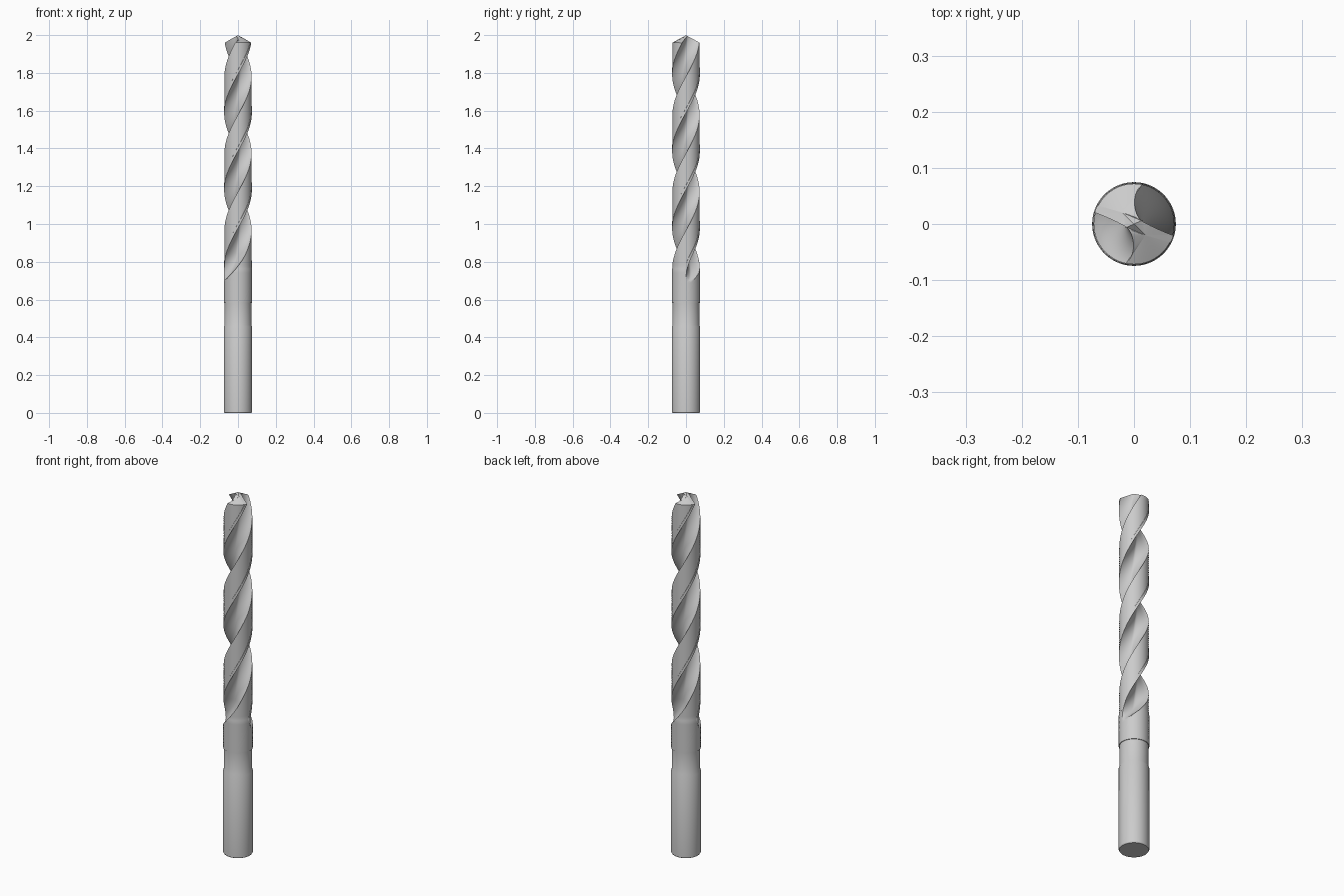
import bpy, bmesh, math
from mathutils import Vector, Matrix
from mathutils.geometry import interpolate_bezier

if "Cube" in bpy.data.objects:
    bpy.data.objects.remove(bpy.data.objects["Cube"])

R, MARGIN, LAND, NECK = 0.0745, 0.0732, 0.0718, 0.0708
PITCH, SLOPE, Z0, TOP = 0.815, 0.56, 0.583, 2.0
W = 2 * math.pi / PITCH


def finish(bm, name, angle):
    bmesh.ops.recalc_face_normals(bm, faces=bm.faces)
    me = bpy.data.meshes.new(name)
    bm.to_mesh(me)
    bm.free()
    ob = bpy.data.objects.new(name, me)
    bpy.context.collection.objects.link(ob)
    bpy.ops.object.select_all(action='DESELECT')
    ob.select_set(True)
    bpy.context.view_layer.objects.active = ob
    bpy.ops.object.shade_smooth_by_angle(angle=math.radians(angle))


def bridge(bm, a, b):
    n = len(a)
    for i in range(n):
        bm.faces.new((a[i], a[(i + 1) % n], b[(i + 1) % n], b[i]))


# shank and neck: turned profile
bm = bmesh.new()
rings = []
for r, z in [(0.0715, 0), (R, 0.005), (R, 0.457), (NECK, 0.465), (NECK, Z0)]:
    rings.append([bm.verts.new((r * math.cos(a), r * math.sin(a), z))
                  for a in (2 * math.pi * i / 72 for i in range(72))])
for a, b in zip(rings, rings[1:]):
    bridge(bm, a, b)
bm.faces.new(rings[0])
bm.faces.new(rings[-1])
finish(bm, "shank", 25)


# flute outline seen from the tip: cutting lip -> web -> heel
def bez(*pts):
    return interpolate_bezier(*[Vector(p) for p in pts], 13)


lip = bez((0.0703, -0.0205), (0.048, -0.012), (0.03, -0.004), (0.013, 0.006))
heel = bez((0.013, 0.006), (0.0, 0.018), (-0.007, 0.052), (0.015, 0.0715))
flute = []
for p in lip + heel[1:]:
    q = p.to_2d()
    q = Matrix.Rotation(W * SLOPE * q.length, 2) @ q   # undo the helix over the point
    flute.append(q)
mid = math.radians(50)
OUT = Vector((math.cos(mid), math.sin(mid)))
NLAND = 18


def section(z):
    """Half of the cross-section, as (radius, angle) pairs."""
    s = min(1, max(0, (0.85 - z) / 0.16))
    f = min(1, max(0, (z - 0.76) / 0.015))
    rm, rl = R + (MARGIN - R) * f, R + (LAND - R) * f
    pts = []
    for i, p in enumerate(flute):
        q = p + OUT * 0.075 * s * s
        end = i in (0, len(flute) - 1)
        lim = rm if i < 12 else rl
        pts.append((lim if end else min(q.length, lim), math.atan2(q.y, q.x)))
    a0, a1 = pts[-1][1], pts[0][1] + math.pi
    a2 = a1 - 0.2
    for i in range(1, NLAND + 1):
        pts.append((rl, a0 + (a2 - a0) * i / NLAND))
    pts += [(rm, a2 + 0.01), (rm, a2 + 0.1)]
    return pts


# fluted body with run-out collar at the bottom and conical point at the top
bm = bmesh.new()
N = 130
rings = []
for k in range(N + 1):
    t = k / N
    half = section(Z0 + t * (TOP - Z0))
    ring = []
    for turn in (0, math.pi):
        for r, a in half:
            z = Z0 + t * (TOP - SLOPE * r - Z0)
            a2 = a + turn + W * (z - TOP)
            ring.append(bm.verts.new((r * math.cos(a2), r * math.sin(a2), z)))
    rings.append(ring)
for a, b in zip(rings, rings[1:]):
    bridge(bm, a, b)
bm.faces.new(rings[0])

# point: each half is a fan around a pole lying on the cone
tip = rings[-1]
h = len(tip) // 2
web = 12
centre = bm.verts.new((0, 0, TOP))
for side in (0, 1):
    sg = 1 - 2 * side
    pole = bm.verts.new((-0.02 * sg, 0.02 * sg, TOP - SLOPE * 0.0283))
    loop = [centre] + [tip[(side * h + web + i) % (2 * h)] for i in range(h + 1)]
    for i in range(len(loop)):
        bm.faces.new((pole, loop[i], loop[(i + 1) % len(loop)]))
finish(bm, "fluted_body", 30)
